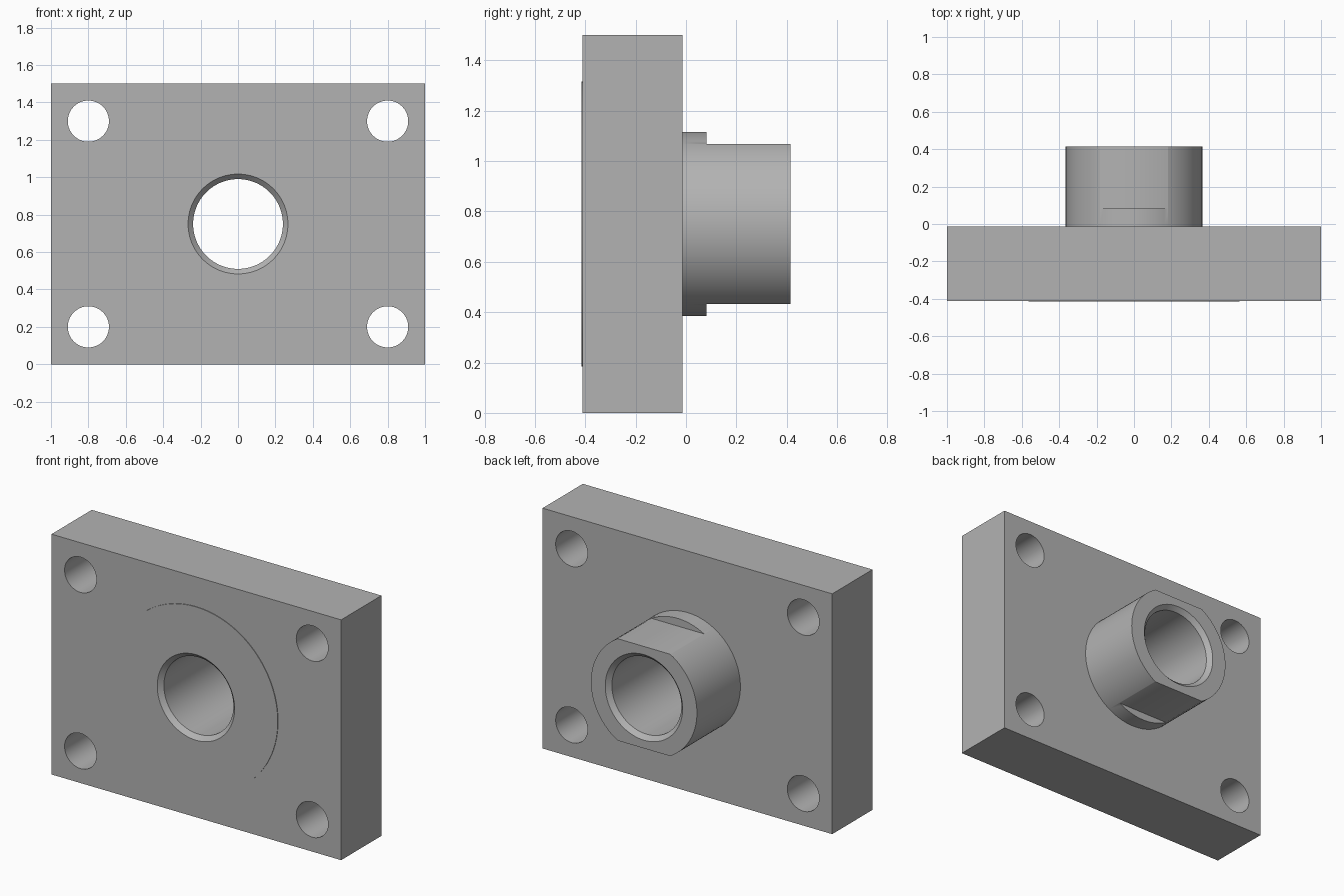
import bpy, math
from mathutils import Matrix

if "Cube" in bpy.data.objects:
    bpy.data.objects.remove(bpy.data.objects["Cube"])

MID_Z = 0.75                       # height of the bore axis
FRONT, BACK = -0.411, -0.014       # plate faces
FACE, END = -0.415, 0.415          # raised pad face, boss end

steel = bpy.data.materials.new("grey_steel")
steel.diffuse_color = (0.45, 0.45, 0.45, 1)
steel.use_nodes = True
steel.node_tree.nodes["Principled BSDF"].inputs["Base Color"].default_value = steel.diffuse_color


def lathe(name, profile, x=0, z=MID_Z, sides=96):
    """Closed solid turned about a y axis from (radius, y) points."""
    verts = [(x + r * math.cos(2 * math.pi * i / sides), y,
              z + r * math.sin(2 * math.pi * i / sides))
             for r, y in profile for i in range(sides)]
    faces = [(k * sides + i, (k + 1) * sides + i,
              (k + 1) * sides + (i + 1) % sides, k * sides + (i + 1) % sides)
             for k in range(len(profile) - 1) for i in range(sides)]
    last = (len(profile) - 1) * sides
    faces += [tuple(range(sides)), tuple(reversed(range(last, last + sides)))]
    return add(name, verts, faces)


def box(name, x0, x1, y0, y1, z0, z1):
    verts = [(x, y, z) for x in (x0, x1) for y in (y0, y1) for z in (z0, z1)]
    faces = [(0, 1, 3, 2), (4, 6, 7, 5), (0, 4, 5, 1),
             (2, 3, 7, 6), (0, 2, 6, 4), (1, 5, 7, 3)]
    return add(name, verts, faces)


def add(name, verts, faces):
    mesh = bpy.data.meshes.new(name)
    mesh.from_pydata(verts, [], faces)
    mesh.materials.append(steel)
    obj = bpy.data.objects.new(name, mesh)
    bpy.context.collection.objects.link(obj)
    bpy.context.view_layer.objects.active = obj
    bpy.ops.object.select_all(action='DESELECT')
    obj.select_set(True)
    bpy.ops.object.mode_set(mode='EDIT')
    bpy.ops.mesh.select_all(action='SELECT')
    bpy.ops.mesh.normals_make_consistent(inside=False)
    bpy.ops.object.mode_set(mode='OBJECT')
    return obj


def combine(target, tool, operation):
    """Apply a boolean and discard the tool."""
    bpy.context.view_layer.objects.active = target
    mod = target.modifiers.new(operation.lower(), 'BOOLEAN')
    mod.operation, mod.object, mod.solver = operation, tool, 'EXACT'
    bpy.ops.object.modifier_apply(modifier=mod.name)
    bpy.data.objects.remove(tool)


# Rear boss with two wrench flats
boss = lathe("boss", [(0.366, BACK - 0.1), (0.366, END)])
for z0, z1 in ((MID_Z + 0.318, 1.4), (0.1, MID_Z - 0.318)):
    combine(boss, box("flat_cutter", -0.6, 0.6, 0.082, 0.6, z0, z1), 'DIFFERENCE')

# Mounting plate with shallow round front pad
plate = box("flange_plate", -1, 1, FRONT, BACK, 0, 1.5)
combine(plate, lathe("front_pad", [(0.565, FACE), (0.565, FRONT + 0.1)]), 'UNION')
combine(plate, boss, 'UNION')

# Through bore, chamfered at both ends
combine(plate, lathe("bore_cutter", [
    (0.287, FACE - 0.02), (0.24, FACE + 0.027),
    (0.24, END - 0.027), (0.287, END + 0.02)]), 'DIFFERENCE')

# Corner bolt holes
for x in (-0.8, 0.8):
    for z in (0.2, 1.3):
        combine(plate, lathe("bolt_hole_cutter", [(0.11, -0.6), (0.11, 0.2)],
                             x, z, 64), 'DIFFERENCE')

bpy.ops.object.select_all(action='DESELECT')
plate.select_set(True)
bpy.context.view_layer.objects.active = plate
bpy.ops.object.shade_smooth_by_angle(angle=math.radians(30))
